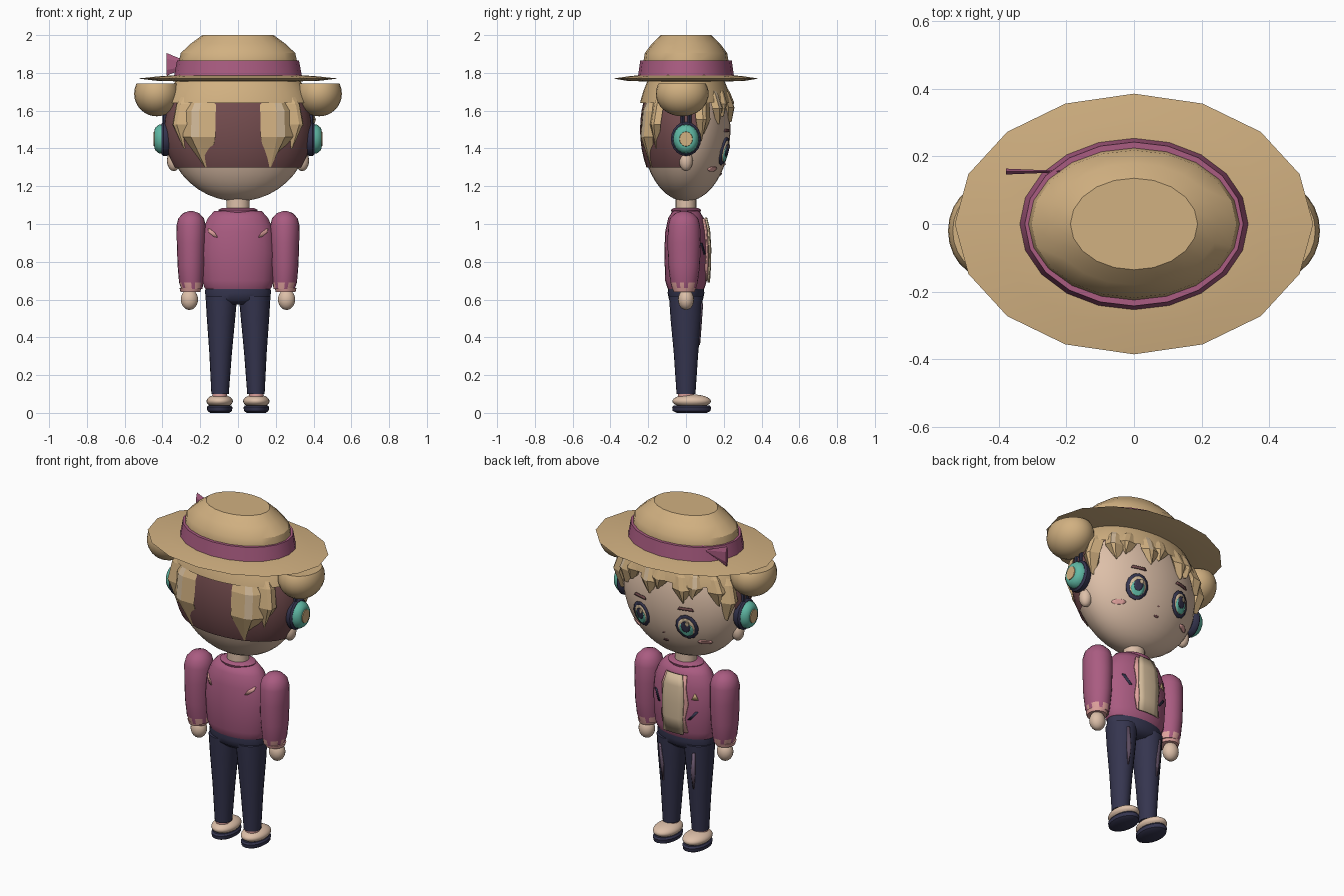
import bpy, bmesh, math
from mathutils import Matrix

if "Cube" in bpy.data.objects:
    bpy.data.objects.remove(bpy.data.objects["Cube"])

def material(name, r, g, b):
    m = bpy.data.materials.new(name)
    m.diffuse_color = tuple((c / 255) ** 2.2 for c in (r, g, b)) + (1,)
    m.use_nodes = True
    m.node_tree.nodes["Principled BSDF"].inputs["Base Color"].default_value = m.diffuse_color
    return m

STRAW = material("straw blond", 208, 175, 128)
ROSE = material("rose", 168, 92, 128)
BROWN = material("dark brown", 116, 78, 80)
SKIN = material("skin", 220, 190, 167)
CREAM = material("cream", 208, 184, 152)
NAVY = material("navy", 56, 56, 80)
TEAL = material("teal", 95, 182, 162)
PINK = material("pink", 222, 160, 155)
MAUVE = material("mauve", 108, 90, 112)

def finish(name, bm, mats, angle=40, recalc=True):
    if recalc:
        bmesh.ops.recalc_face_normals(bm, faces=bm.faces)
    me = bpy.data.meshes.new(name)
    bm.to_mesh(me)
    bm.free()
    ob = bpy.data.objects.new(name, me)
    bpy.context.collection.objects.link(ob)
    for m in mats:
        me.materials.append(m)
    if angle:
        bpy.ops.object.select_all(action='DESELECT')
        ob.select_set(True)
        bpy.context.view_layer.objects.active = ob
        bpy.ops.object.shade_smooth_by_angle(angle=math.radians(angle))
    return ob

def loft(name, rings, mat, n=20, cx=0.0, cy=0.0, matrix=None, angle=40):
    """Stack of ellipses: (z, rx, ry[, dx, dy])"""
    bm = bmesh.new()
    rows = []
    for z, rx, ry, *d in rings:
        dx, dy = (d + [0, 0])[:2]
        rows.append([bm.verts.new((cx + dx + rx * math.cos(2 * math.pi * i / n),
                                   cy + dy + ry * math.sin(2 * math.pi * i / n), z)) for i in range(n)])
    for a, b in zip(rows, rows[1:]):
        for i in range(n):
            j = (i + 1) % n
            bm.faces.new((a[i], a[j], b[j], b[i]))
    bm.faces.new(rows[0][::-1])
    bm.faces.new(rows[-1])
    if matrix:
        bm.transform(matrix)
    return finish(name, bm, [mat], angle)

def ball(name, c, r, mat, keep=None, top=None, seg=24):
    """Ellipsoid, optionally trimmed to faces passing keep, or flattened at top"""
    bm = bmesh.new()
    bmesh.ops.create_uvsphere(bm, u_segments=seg, v_segments=seg * 2 // 3, radius=1)
    bm.transform(Matrix.Translation(c) @ Matrix.Diagonal((*r, 1)))
    if top:
        bmesh.ops.bisect_plane(bm, geom=bm.verts[:] + bm.edges[:] + bm.faces[:],
                               plane_co=(0, 0, top), plane_no=(0, 0, 1), clear_outer=True)
        bmesh.ops.holes_fill(bm, edges=[e for e in bm.edges if e.is_boundary])
    if keep:
        bad = [f for f in bm.faces if not keep(f.calc_center_median())]
        bmesh.ops.delete(bm, geom=bad, context='FACES')
    return finish(name, bm, [mat], recalc=not keep)

def patch(name, rows, surf, off, mat, back=1, cols=4):
    """Thin plate following a surface; rows are (z, x0, x1)"""
    bm = bmesh.new()
    g = [[bm.verts.new((x0 + (x1 - x0) * i / cols,
                        back * (surf(x0 + (x1 - x0) * i / cols, z) + off), z))
          for i in range(cols + 1)] for z, x0, x1 in rows]
    for a, b in zip(g, g[1:]):
        for i in range(cols):
            bm.faces.new((a[i], a[i + 1], b[i + 1], b[i]))
    bm.normal_update()
    if sum(f.normal.y for f in bm.faces) * back < 0:
        bmesh.ops.reverse_faces(bm, faces=bm.faces[:])
    ob = finish(name, bm, [mat], recalc=False)
    mod = ob.modifiers.new("thickness", 'SOLIDIFY')
    mod.thickness, mod.offset = 0.008, -1
    return ob

def oval(cx, cz, rx, rz, k=8):
    return [(cz - rz * math.cos(math.pi * i / k),
             cx - rx * max(.05, math.sin(math.pi * i / k)),
             cx + rx * max(.05, math.sin(math.pi * i / k))) for i in range(k + 1)]

# Head
HZ, HR = 1.5, (.38, .235, .38)
def face_y(x, z):
    return HR[1] * math.sqrt(max(.02, 1 - (x / HR[0]) ** 2 - ((z - HZ) / HR[2]) ** 2))
ball("head", (0, 0, HZ), HR, SKIN, seg=32)
loft("neck", [(1.04, .062, .055), (1.2, .06, .055)], SKIN)

# Scalp cap with a straight bottom edge at the back, and the crown of hair under the hat
def shell(name, scale, mat, z0, front=None):
    bm = bmesh.new()
    bmesh.ops.create_uvsphere(bm, u_segments=32, v_segments=24, radius=1)
    bm.transform(Matrix.Translation((0, 0, HZ)) @ Matrix.Diagonal([r * scale for r in HR] + [1]))
    planes = [((0, 0, z0), (0, 0, -1)), ((0, 0, 1.78), (0, 0, 1))]
    if front is not None:
        planes.append(((0, front, 1.3), (0, 1, -.35)))
    for co, no in planes:
        bmesh.ops.bisect_plane(bm, geom=bm.verts[:] + bm.edges[:] + bm.faces[:],
                               plane_co=co, plane_no=no, clear_outer=True)
    return finish(name, bm, [mat], recalc=False)
shell("scalp", 1.035, BROWN, 1.3, 0.0)
shell("hair_top", 1.1, STRAW, 1.64)

# Hair locks: faceted tapering wedges with an optional pale strip
def lock(name, deg, tip, width, lean=0, pale=False, top=1.76):
    bm = bmesh.new()
    rows = []
    for t, w, lift in ((0, .8, 1.02), (.35, 1, 1.14), (.65, .95, 1.16), (1, .06, 1.05)):
        z = top + (tip - top) * t
        s = math.sqrt(max(.1, 1 - ((z - HZ) / .40) ** 2))
        s = max(s, .8)
        row = []
        for u, k in ((-1, .98), (-.22, 1), (.22, 1), (1, .98), (0, .9)):
            a = math.radians(deg + lean * t + u * w * width)
            k = k * lift if k > .95 else k
            if abs(u) == 1:
                k -= .06
            row.append(bm.verts.new((HR[0] * s * k * math.cos(a), HR[1] * s * k * math.sin(a), z)))
        rows.append(row)
    for r, (a, b) in enumerate(zip(rows, rows[1:])):
        for i in range(5):
            f = bm.faces.new((a[i], a[(i + 1) % 5], b[(i + 1) % 5], b[i]))
            f.material_index = int(pale and i == 1 and r < 2)
    bm.faces.new(rows[0])
    bm.faces.new(rows[-1])
    return finish(name, bm, [STRAW, CREAM], 0)

for i, (deg, tip, w, pale) in enumerate([(24, 1.44, 10, 0), (42, 1.53, 10, 1), (59, 1.57, 9, 0), (75, 1.54, 9, 1),
                                         (91, 1.58, 9, 0), (107, 1.53, 9, 0), (123, 1.56, 9, 1),
                                         (140, 1.53, 10, 0), (157, 1.44, 10, 0)]):
    lock(f"fringe_lock_{i}", deg, tip, w, 4 if i % 2 else -4, bool(pale))
for s in (-1, 1):
    lock(f"back_lock_{s}", 270 + s * 34, 1.30, 15, -s * 4, True)
    lock(f"back_side_lock_{s}", 270 + s * 52, 1.40, 9, -s * 4)

for s in (-1, 1):
    # Buns, ears and headphones
    ball(f"bun_{s}", (s * .43, -.02, 1.69), (.12, .14, .12), STRAW, top=1.745)
    ball(f"ear_{s}", (s * .34, 0, 1.335), (.036, .036, .055), SKIN, seg=16)
    turn = Matrix.Translation((0, 0, 1.45)) @ Matrix.Rotation(s * math.pi / 2, 4, 'Y')
    loft(f"headphone_rim_{s}", [(.36, .08, .07), (.375, .09, .08), (.395, .09, .08), (.405, .08, .07)],
         NAVY, matrix=turn)
    loft(f"headphone_ring_{s}", [(.40, .078, .069), (.42, .075, .066), (.438, .06, .052), (.443, .045, .04)],
         TEAL, matrix=turn)
    loft(f"headphone_centre_{s}", [(.44, .04, .036), (.447, .038, .034)], STRAW, matrix=turn)
    for y in (-.018, .018):
        loft(f"headphone_post_{s}_{y}", [(1.5, .014, .011), (1.64, .014, .011)], NAVY, 8, s * .385, y)
    # Eyes, brows, cheeks
    ex, ez = s * .15, 1.385
    def eye(name, dz, rx, rz, off, mat, dx=0):
        patch(f"{name}_{s}", oval(ex + dx, ez + dz, rx, rz, 6), face_y, off, mat)
    eye("eye_outline", 0, .062, .074, .006, NAVY)
    eye("eye_white", 0, .046, .056, .010, CREAM)
    eye("eye_iris", -.012, .038, .044, .013, TEAL)
    eye("eye_pupil", .005, .026, .033, .016, NAVY)
    eye("eye_glint", .025, .010, .012, .019, CREAM, -.012)
    patch(f"brow_{s}", [(1.488, ex - .045, ex + .045), (1.503, ex - .035, ex + .035)], face_y, .006, BROWN)
    patch(f"cheek_{s}", oval(s * .225, 1.29, .034, .013, 6), face_y, .006, PINK)
patch("mouth", oval(0, 1.262, .016, .006, 4), face_y, .005, BROWN)
patch("nose", oval(0, 1.315, .006, .004, 4), face_y, .005, PINK)

# Hat
def ellipse(prof, k):
    return [(z, r, r * k) for z, r in prof]
loft("hat_brim", ellipse([(1.755, .30), (1.757, .42), (1.77, .53), (1.782, .42), (1.79, .30)], .727), STRAW, 16)
loft("hat_band", ellipse([(1.775, .34), (1.865, .323)], .75), ROSE)
loft("hat_crown", ellipse([(1.80, .315), (1.865, .312), (1.905, .303), (1.955, .25), (2.0, .188)], .72),
     STRAW, angle=32)
# Hat bow: flattened cones meeting at the knot
for s, w in ((-1, .06), (1, .045)):
    m = Matrix.Translation((-.25, .155, 1.845)) @ Matrix.Rotation(s * math.pi / 2, 4, 'Y')
    loft(f"bow_wing_{s}", [(0, .008, .004), (.128 if s < 0 else .06, w, .01)], ROSE, 6, matrix=m, angle=0)

# Sweater body
TORSO = [(.645, .165, .09), (.665, .178, .1), (.70, .19, .11), (.85, .2, .115), (.96, .19, .11),
         (1.03, .16, .095), (1.07, .125, .07)]
def torso_y(x, z):
    for a, b in zip(TORSO, TORSO[1:]):
        if z <= b[0]:
            t = (z - a[0]) / (b[0] - a[0])
            rx, ry = (a[i] + (b[i] - a[i]) * t for i in (1, 2))
            return ry * math.sqrt(max(.02, 1 - (x / rx) ** 2))
    return .07
loft("sweater", TORSO, ROSE, 24, angle=60)
loft("collar", [(1.06, .10, .075), (1.075, .105, .08), (1.085, .085, .065)], ROSE)
patch("shirt_edge", [(.70, -.085, .07), (.78, -.07, .085), (.87, -.09, .075), (.96, -.075, .085), (1.03, -.07, .065)],
      torso_y, .008, PINK)
patch("shirt_front", [(.69, -.065, .065), (.78, -.065, .065), (.87, -.07, .07), (.97, -.065, .065), (1.035, -.05, .05)],
      torso_y, .02, CREAM)
patch("mark_left", [(.78, -.10, -.085), (.83, -.14, -.125)], torso_y, .005, NAVY)
patch("mark_right", [(.84, .10, .115), (.90, .135, .15)], torso_y, .005, NAVY)
patch("badge", [(.90, -.14, -.105), (.935, -.124, -.12)], torso_y, .005, STRAW)
for s in (-1, 1):
    patch(f"back_patch_{s}", [(.93, s * .11, s * .125), (.955, s * .125, s * .155), (.975, s * .15, s * .16)],
          torso_y, .005, PINK, -1)

for s in (-1, 1):
    # Sleeve, cuff, hand
    sleeve = loft(f"sleeve_{s}", [(.655, .056, .062, -.004 * s), (.69, .064, .072, 0), (.78, .072, .084),
                  (.90, .076, .088), (.99, .078, .085), (1.03, .068, .074), (1.058, .042, .046),
                  (1.068, .012, .014)], ROSE, 20, s * .248, -.01, angle=60)
    sleeve.data.materials.append(PINK)
    for p in sleeve.data.polygons:
        if p.center.z < .68 and p.index % 3 != 0:
            p.material_index = 1
    loft(f"cuff_{s}", [(.64, .052, .056), (.66, .058, .062)], PINK, 20, s * .252, -.01)
    ball(f"hand_{s}", (s * .257, 0, .6), (.046, .042, .055), SKIN, seg=18)
    # Trouser leg, streak, sock, shoe
    LEG = [(.10, .046, .05, s * .095), (.32, .060, .065, s * .092), (.50, .075, .082, s * .09),
           (.62, .084, .09, s * .088)]
    loft(f"trouser_leg_{s}", LEG, NAVY, 20, angle=50)
    def leg_y(x, z):
        t = (z - .10) / .52
        return (.05 + .04 * t) * math.sqrt(max(.05, 1 - ((x - s * .092) / (.047 + .038 * t)) ** 2))
    patch(f"leg_streak_{s}", [(.36, s * .098, s * .104), (.46, s * .09, s * .115), (.58, s * .105, s * .12)],
          leg_y, .005, MAUVE)
    loft(f"sock_{s}", [(.07, .038, .042), (.115, .04, .044)], PINK, 16, s * .097)
    ball(f"shoe_{s}", (s * .097, .03, .062), (.07, .102, .036), SKIN)
    loft(f"shoe_sole_{s}", [(0, .05, .08), (.01, .065, .10), (.03, .068, .103), (.04, .06, .095)],
         NAVY, 20, s * .097, .03)
loft("trouser_waist", [(.575, .10, .06), (.60, .165, .09), (.635, .175, .097), (.665, .172, .095)], NAVY, 24)
